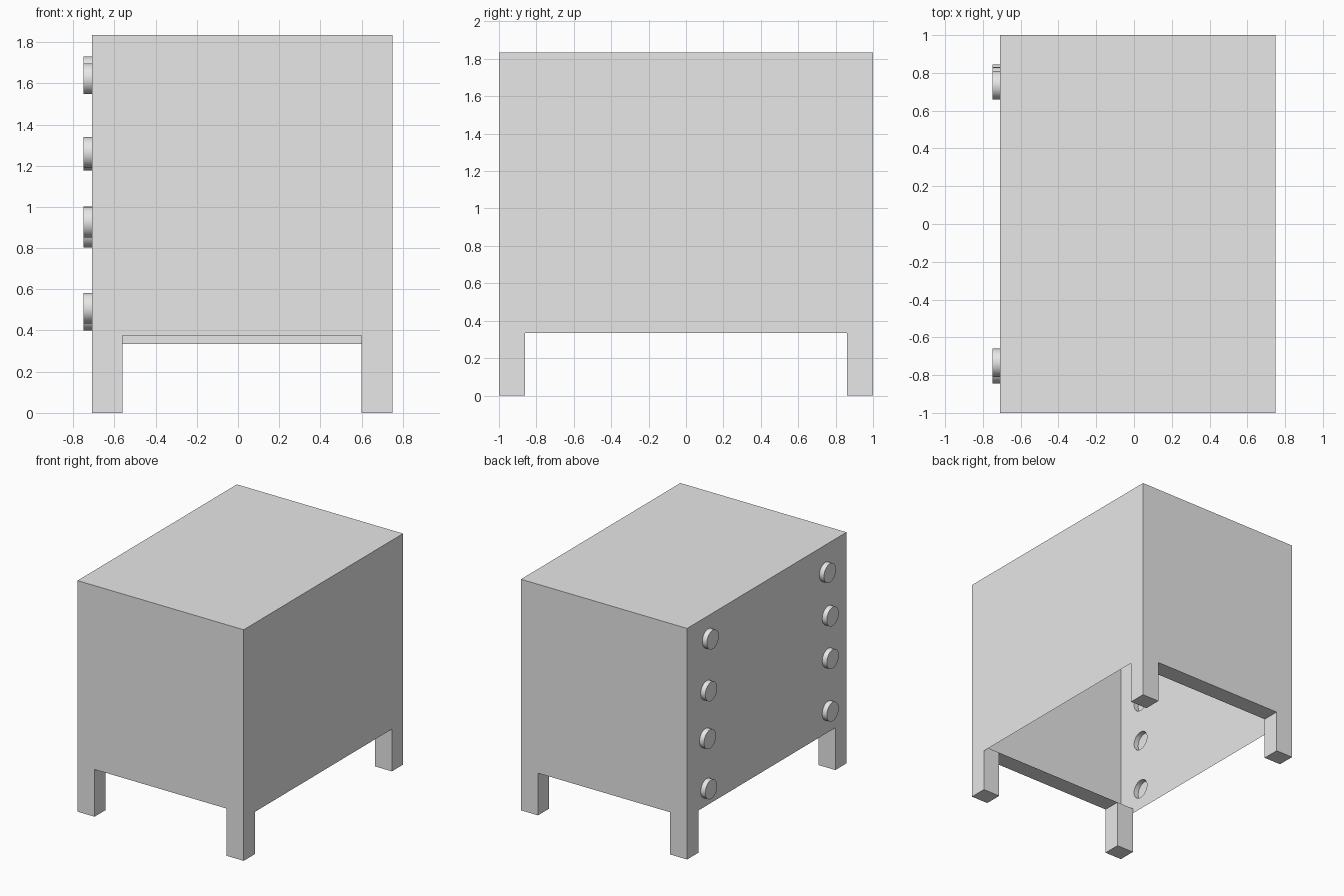
import bpy, bmesh, math

if "Cube" in bpy.data.objects:
    bpy.data.objects.remove(bpy.data.objects["Cube"])

X0, X1 = -0.71, 0.75        # cabinet width
LX0, LX1 = -0.56, 0.60      # inner leg faces along x
LY, TOP = 0.86, 1.835       # inner leg faces along y, cabinet top
SIDE_Z, FRONT_Z = 0.335, 0.375
KNOB_X, KNOB_R, SEG = -0.75, 0.075, 32
KNOBS = [(-0.735, 1.622), (-0.77, 1.264), (-0.77, 0.926), (-0.77, 0.508),
         (0.735, 1.656), (0.755, 1.252), (0.77, 0.878), (0.755, 0.474)]

grey = bpy.data.materials.new("light_grey")
grey.diffuse_color = (0.8, 0.8, 0.8, 1)
grey.use_nodes = True
grey.node_tree.nodes["Principled BSDF"].inputs["Base Color"].default_value = grey.diffuse_color


def finish(bm, name):
    mesh = bpy.data.meshes.new(name)
    bm.to_mesh(mesh)
    bm.free()
    mesh.materials.append(grey)
    ob = bpy.data.objects.new(name, mesh)
    bpy.context.collection.objects.link(ob)
    return ob


def face(bm, pts, outward):
    f = bm.faces.new([bm.verts.new(p) for p in pts])
    f.normal_update()
    if f.normal.dot(outward) < 0:
        f.normal_flip()


def arch(a, b, c, d, z):
    """Wall outline with a leg at each end."""
    return [(a, 0), (b, 0), (b, z), (c, z), (c, 0), (d, 0), (d, TOP), (a, TOP)]


def circle(y, z, x):
    return [(x, y + KNOB_R * math.cos(2 * math.pi * i / SEG),
             z + KNOB_R * math.sin(2 * math.pi * i / SEG)) for i in range(SEG)]


# Thin cabinet shell, open underneath: top, front, back and plain side
bm = bmesh.new()
face(bm, [(X0, -1, TOP), (X1, -1, TOP), (X1, 1, TOP), (X0, 1, TOP)], (0, 0, 1))
for s, h in ((-1, FRONT_Z), (1, SIDE_Z)):
    face(bm, [(x, s, z) for x, z in arch(X0, LX0, LX1, X1, h)], (0, s, 0))
    # Ledge under the end wall
    face(bm, [(LX0, s, h), (LX1, s, h), (LX1, s * LY, h), (LX0, s * LY, h)], (0, 0, -1))
    # Inner faces, foot and cap of each leg
    for xo, xi, d in ((X0, LX0, 1), (X1, LX1, -1)):
        face(bm, [(xi, s, 0), (xi, s * LY, 0), (xi, s * LY, h), (xi, s, h)], (d, 0, 0))
        face(bm, [(xo, s * LY, 0), (xi, s * LY, 0), (xi, s * LY, h), (xo, s * LY, h)], (0, -s, 0))
        for z, n in ((0, -1), (h, 1)):
            face(bm, [(xo, s, z), (xi, s, z), (xi, s * LY, z), (xo, s * LY, z)], (0, 0, n))
side = arch(-1, -LY, LY, 1, SIDE_Z)
face(bm, [(X1, y, z) for y, z in side], (1, 0, 0))
bmesh.ops.remove_doubles(bm, verts=bm.verts, dist=1e-4)
finish(bm, "cabinet_shell")

# Knob side wall, with a round opening behind each knob
bm = bmesh.new()
for loop in [[(X0, y, z) for y, z in side]] + [circle(y, z, X0) for y, z in KNOBS]:
    vs = [bm.verts.new(p) for p in loop]
    for i, v in enumerate(vs):
        bm.edges.new((v, vs[(i + 1) % len(vs)]))
bmesh.ops.triangle_fill(bm, use_beauty=True, edges=bm.edges[:], normal=(-1, 0, 0))
for f in bm.faces:
    f.normal_update()
    if f.normal.x > 0:
        f.normal_flip()
finish(bm, "knob_side_wall")

# Round hollow knobs
for n, (y, z) in enumerate(KNOBS):
    bm = bmesh.new()
    inner = [bm.verts.new(p) for p in circle(y, z, X0)]
    outer = [bm.verts.new(p) for p in circle(y, z, KNOB_X)]
    bm.faces.new(outer[::-1])
    for i in range(SEG):
        j = (i + 1) % SEG
        bm.faces.new((inner[i], outer[i], outer[j], inner[j]))
    for f in bm.faces:
        f.normal_update()
        c = f.calc_center_median()
        out = (-1, 0, 0) if len(f.verts) > 4 else (0, c.y - y, c.z - z)
        if f.normal.dot(out) < 0:
            f.normal_flip()
    ob = finish(bm, f"knob_{n + 1}")
    bpy.ops.object.select_all(action='DESELECT')
    ob.select_set(True)
    bpy.context.view_layer.objects.active = ob
    bpy.ops.object.shade_smooth_by_angle()
